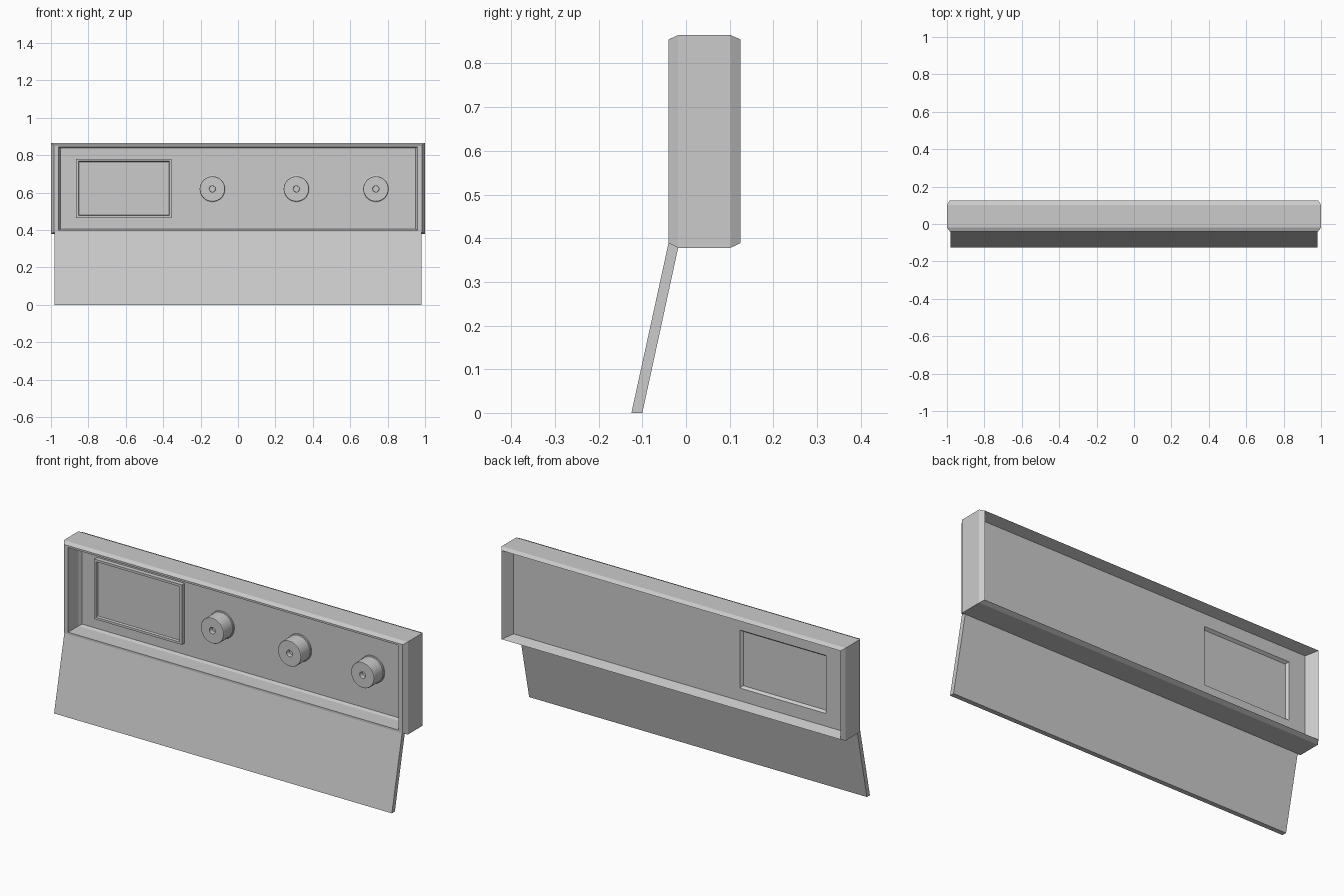
import bpy, bmesh, math

if "Cube" in bpy.data.objects:
    bpy.data.objects.remove(bpy.data.objects["Cube"])


def finish(name, bm):
    bmesh.ops.recalc_face_normals(bm, faces=bm.faces)
    mesh = bpy.data.meshes.new(name)
    bm.to_mesh(mesh)
    bm.free()
    ob = bpy.data.objects.new(name, mesh)
    bpy.context.collection.objects.link(ob)
    return ob


def loft(name, rings, loop=False):
    """Skin rings of points; cap both ends, or join last ring to first."""
    bm = bmesh.new()
    vs = [[bm.verts.new(p) for p in r] for r in rings]
    pairs = list(zip(vs, vs[1:]))
    if loop:
        pairs.append((vs[-1], vs[0]))
    else:
        bm.faces.new(vs[0])
        bm.faces.new(vs[-1])
    for a, b in pairs:
        n = len(a)
        for i in range(n):
            j = (i + 1) % n
            bm.faces.new((a[i], a[j], b[j], b[i]))
    return finish(name, bm)


def rect(x0, x1, z0, z1, y):
    return [(x0, y, z0), (x1, y, z0), (x1, y, z1), (x0, y, z1)]


def circle(x, z, r, y, n=32):
    return [(x + r * math.cos(math.tau * i / n), y, z + r * math.sin(math.tau * i / n))
            for i in range(n)]


def frame(hx, z0, z1, y):
    return rect(-hx, hx, z0, z1, y)


# Chamfered housing: thin centre panel with a window, recessed front and back
loft("housing", [
    rect(-0.865, -0.355, 0.465, 0.78, 0.063),
    frame(0.95, 0.406, 0.838, 0.063),
    frame(0.96, 0.40, 0.845, 0.045),
    frame(0.96, 0.40, 0.845, -0.04),
    frame(0.985, 0.389, 0.855, -0.04),
    frame(1.0, 0.378, 0.865, -0.018),
    frame(1.0, 0.378, 0.865, 0.102),
    frame(0.985, 0.389, 0.855, 0.125),
    frame(0.955, 0.403, 0.841, 0.067),
    rect(-0.865, -0.355, 0.465, 0.78, 0.067),
], loop=True)

# Display: raised bezel with sunken screen, hollow behind
loft("display", [
    rect(-0.85, -0.37, 0.48, 0.765, 0.051),
    rect(-0.853, -0.367, 0.477, 0.768, 0.04),
    rect(-0.865, -0.355, 0.465, 0.78, 0.04),
    rect(-0.865, -0.355, 0.465, 0.78, 0.067),
    rect(-0.86, -0.36, 0.47, 0.775, 0.067),
    rect(-0.85, -0.37, 0.48, 0.765, 0.053),
])

# Three control knobs with base flange and centre dimple
for i, x in enumerate((-0.137, 0.312, 0.737)):
    knob = loft(f"knob_{i + 1}", [
        circle(x, 0.62, r, y) for r, y in (
            (0.016, 0.005), (0.017, -0.018), (0.066, -0.018), (0.068, -0.015),
            (0.068, 0.054), (0.072, 0.056), (0.072, 0.065))])
    bpy.context.view_layer.objects.active = knob
    knob.select_set(True)
    bpy.ops.object.shade_smooth_by_angle(angle=math.radians(30))
    knob.select_set(False)

# Slanted lower skirt
profile = [(-0.125, 0), (-0.1, 0), (-0.018, 0.378), (-0.04, 0.389)]
loft("skirt", [[(x, y, z) for y, z in profile] for x in (-0.982, 0.982)])
